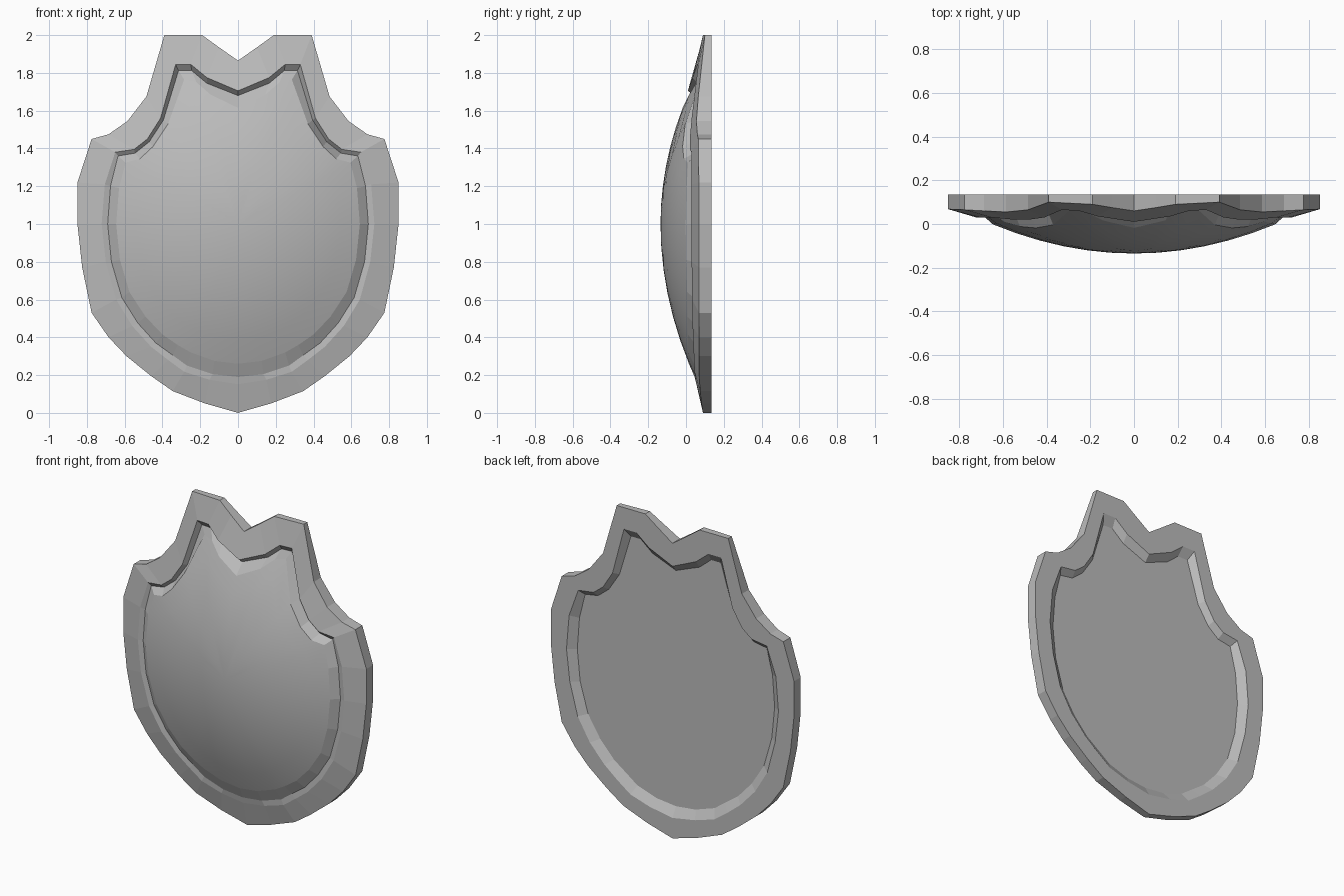
import bpy
import bmesh

cube = bpy.data.objects.get("Cube")
if cube:
    bpy.data.objects.remove(cube, do_unlink=True)

# Half outlines (x, z, y) from the top notch round to the bottom tip
RIM_OUTER = [(0, 1.865, .06), (.1, 1.935, .075), (.19, 2, .09), (.39, 2, .1),
             (.485, 1.675, .065), (.585, 1.545, .055), (.685, 1.475, .06),
             (.775, 1.45, .065), (.85, 1.22, .068), (.85, 1.0, .068),
             (.825, .77, .068), (.775, .53, .068), (.685, .40, .07),
             (.59, .30, .07), (.46, .195, .07), (.345, .115, .075),
             (.175, .05, .082), (0, 0, .09)]
RIM_INNER = [(0, 1.705, .01), (.165, 1.775, .035), (.25, 1.845, .06), (.33, 1.845, .065),
             (.41, 1.56, .03), (.48, 1.45, .02), (.55, 1.395, .02),
             (.65, 1.38, .03), (.705, 1.21, .03), (.722, 1.0, .03),
             (.70, .8, .03), (.645, .60, .033), (.56, .46, .035),
             (.46, .35, .04), (.37, .28, .042), (.285, .218, .045),
             (.15, .175, .05), (0, .152, .055)]
GROOVE = [(0, 1.68, .045), (.165, 1.745, .065), (.245, 1.812, .085), (.315, 1.812, .09),
          (.395, 1.55, .06), (.47, 1.435, .045), (.545, 1.375, .04),
          (.635, 1.36, .04), (.675, 1.2, .038), (.69, 1.0, .038),
          (.67, .8, .038), (.615, .61, .04), (.53, .475, .042),
          (.435, .37, .044), (.345, .305, .045), (.27, .25, .046),
          (.135, .205, .046), (0, .19, .046)]
DOME_EDGE = [(0, 1.615), (.145, 1.685), (.22, 1.75), (.285, 1.765),
             (.37, 1.53), (.45, 1.41), (.52, 1.345),
             (.595, 1.325), (.63, 1.19), (.645, 1.0),
             (.625, .81), (.575, .64), (.49, .51),
             (.40, .415), (.32, .36), (.25, .32),
             (.125, .275), (0, .26)]
BACK, BACK_PANEL, CENTRE_Z = .135, .10, 1.0

metal = bpy.data.materials.new("plain_grey")
metal.use_nodes = True
GREY = (.5, .5, .5, 1)
metal.diffuse_color = GREY
metal.node_tree.nodes["Principled BSDF"].inputs["Base Color"].default_value = GREY


def dome_y(x, z):
    """Depth of the bulging face."""
    dz = z - CENTRE_Z
    return -.135 + .32 * x * x + (.31 if dz > 0 else .275) * dz * dz


def loop(bm, half):
    """Full closed loop of vertices from a half outline."""
    full = half + [(-x, z, y) for x, z, y in half[-2:0:-1]]
    return [bm.verts.new((x, y, z)) for x, z, y in full]


def bridge(bm, a, b, smooth=False):
    n = len(a)
    for i in range(n):
        j = (i + 1) % n
        bm.faces.new((a[i], b[i], b[j], a[j])).smooth = smooth


def finish(bm, name):
    mesh = bpy.data.meshes.new(name)
    bm.to_mesh(mesh)
    bm.free()
    mesh.materials.append(metal)
    bpy.context.collection.objects.link(bpy.data.objects.new(name, mesh))


# Rim with flat back, recessed back panel and front groove wall
bm = bmesh.new()
recess = [(r[0] + .6 * (r[0] - g[0]), r[1] + .6 * (r[1] - g[1]), BACK)
          for r, g in zip(RIM_INNER, GROOVE)]
rings = [loop(bm, h) for h in (
    [(x, z, BACK_PANEL) for x, z, y in GROOVE], recess,
    [(x, z, BACK) for x, z, y in RIM_OUTER], RIM_OUTER, RIM_INNER, GROOVE)]
bm.faces.new(rings[0])
for a, b in zip(rings, rings[1:]):
    bridge(bm, a, b)
finish(bm, "shield_rim")

# Domed front with a bevelled border
bm = bmesh.new()
prev = loop(bm, GROOVE)
for k in range(6):
    s = 1 - k / 6
    half = []
    for x, z in DOME_EDGE:
        px, pz = x * s, CENTRE_Z + (z - CENTRE_Z) * s
        half.append((px, pz, dome_y(px, pz)))
    ring = loop(bm, half)
    bridge(bm, prev, ring, smooth=k > 0)
    prev = ring
tip = bm.verts.new((0, dome_y(0, CENTRE_Z), CENTRE_Z))
for i, v in enumerate(prev):
    bm.faces.new((v, tip, prev[(i + 1) % len(prev)])).smooth = True
finish(bm, "shield_dome")
